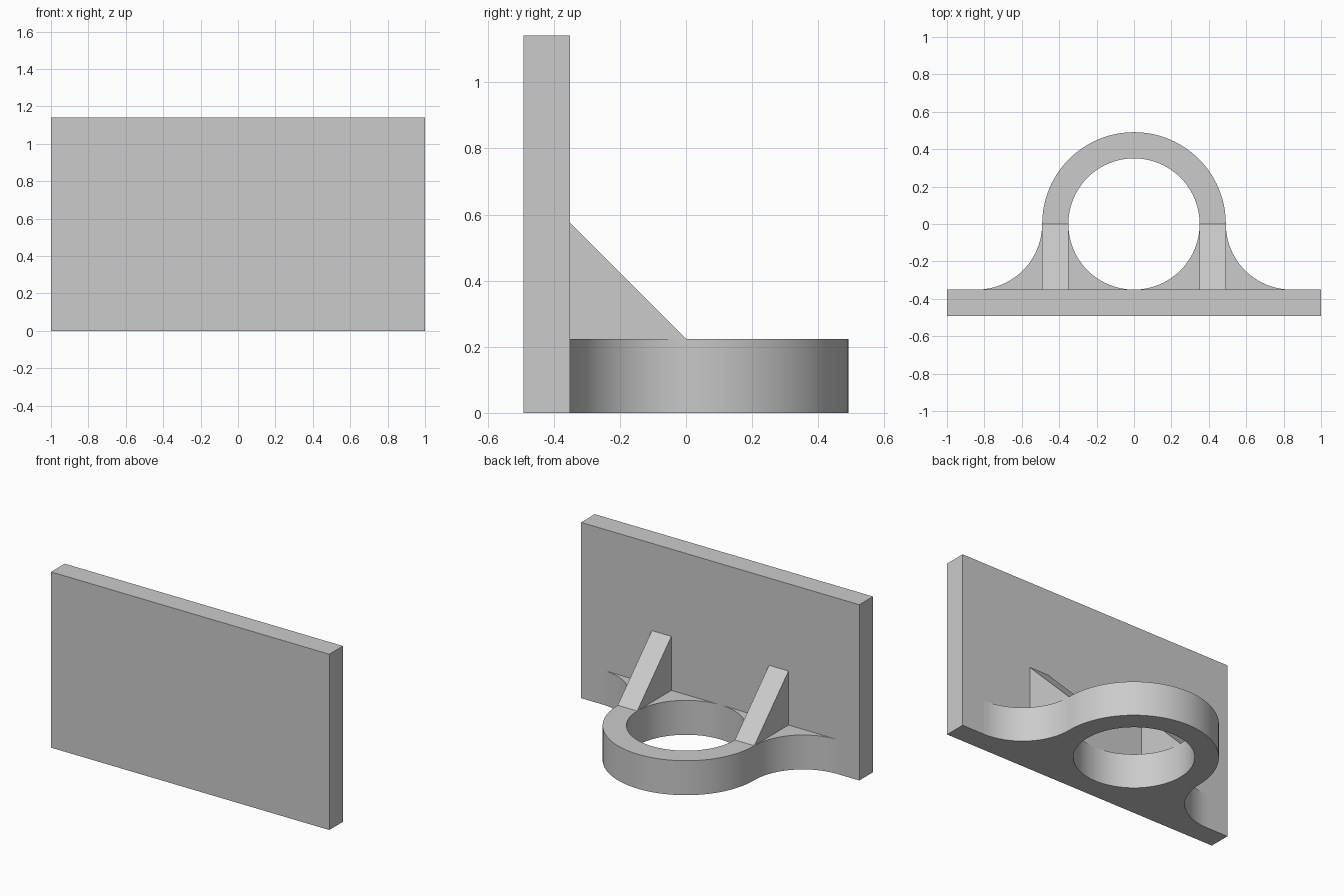
import bpy, bmesh
from math import cos, sin, pi
from mathutils import Vector

if "Cube" in bpy.data.objects:
    bpy.data.objects.remove(bpy.data.objects["Cube"], do_unlink=True)

OUTER, INNER = 0.491, 0.351      # ring radii; the side fillets share the inner radius
FLANGE_H, PLATE_H = 0.224, 1.142
STEPS = 48                       # segments per half ring

grey = bpy.data.materials.new("light grey")
grey.use_nodes = True
colour = (0.6, 0.6, 0.6, 1)
grey.diffuse_color = colour
grey.node_tree.nodes["Principled BSDF"].inputs["Base Color"].default_value = colour


def finish(name, bm):
    bmesh.ops.recalc_face_normals(bm, faces=bm.faces)
    mesh = bpy.data.meshes.new(name)
    bm.to_mesh(mesh)
    bm.free()
    mesh.materials.append(grey)
    obj = bpy.data.objects.new(name, mesh)
    bpy.context.collection.objects.link(obj)
    return obj


def extrude(bm, faces, offset):
    geom = bmesh.ops.extrude_face_region(bm, geom=faces, use_keep_orig=True)["geom"]
    verts = [g for g in geom if isinstance(g, bmesh.types.BMVert)]
    bmesh.ops.translate(bm, verts=verts, vec=offset)


# Back plate
bm = bmesh.new()
bmesh.ops.create_cube(bm, size=1)
bmesh.ops.scale(bm, verts=bm.verts, vec=(2, OUTER - INNER, PLATE_H))
bmesh.ops.translate(bm, verts=bm.verts, vec=(0, -(OUTER + INNER) / 2, PLATE_H / 2))
finish("back_plate", bm)

# Ring flange: half ring blending into a concave fillet, mirrored
bm = bmesh.new()
pairs = []
for i in range(STEPS + 1):
    a = pi / 2 - pi * i / STEPS
    c, s = cos(a), sin(a)
    if i in (0, STEPS):
        c = 0
    if a >= 0:
        edge = (OUTER * c, OUTER * s, 0)
    else:
        edge = (OUTER + INNER - INNER * c, INNER * s, 0)
    pairs.append((bm.verts.new((INNER * c, INNER * s, 0)), bm.verts.new(edge)))
faces = [bm.faces.new((p[0], p[1], q[1], q[0])) for p, q in zip(pairs, pairs[1:])]
extrude(bm, faces, Vector((0, 0, FLANGE_H)))
# Open the seam so the mirrored halves join
seam = [f for f in bm.faces if all(abs(v.co.x) < 1e-5 for v in f.verts)]
bmesh.ops.delete(bm, geom=seam, context="FACES")
flange = finish("ring_flange", bm)
mirror = flange.modifiers.new("Mirror", "MIRROR")
mirror.use_clip = True
bpy.ops.object.select_all(action="DESELECT")
flange.select_set(True)
bpy.context.view_layer.objects.active = flange
bpy.ops.object.modifier_apply(modifier=mirror.name)
bpy.ops.object.shade_smooth_by_angle(angle=pi / 6)

# Triangular gussets
for name, x in (("left_gusset", INNER), ("right_gusset", -OUTER)):
    bm = bmesh.new()
    profile = [(-INNER, FLANGE_H), (0, FLANGE_H), (-INNER, FLANGE_H + INNER)]
    face = bm.faces.new([bm.verts.new((x, y, z)) for y, z in profile])
    extrude(bm, [face], Vector((OUTER - INNER, 0, 0)))
    finish(name, bm)
